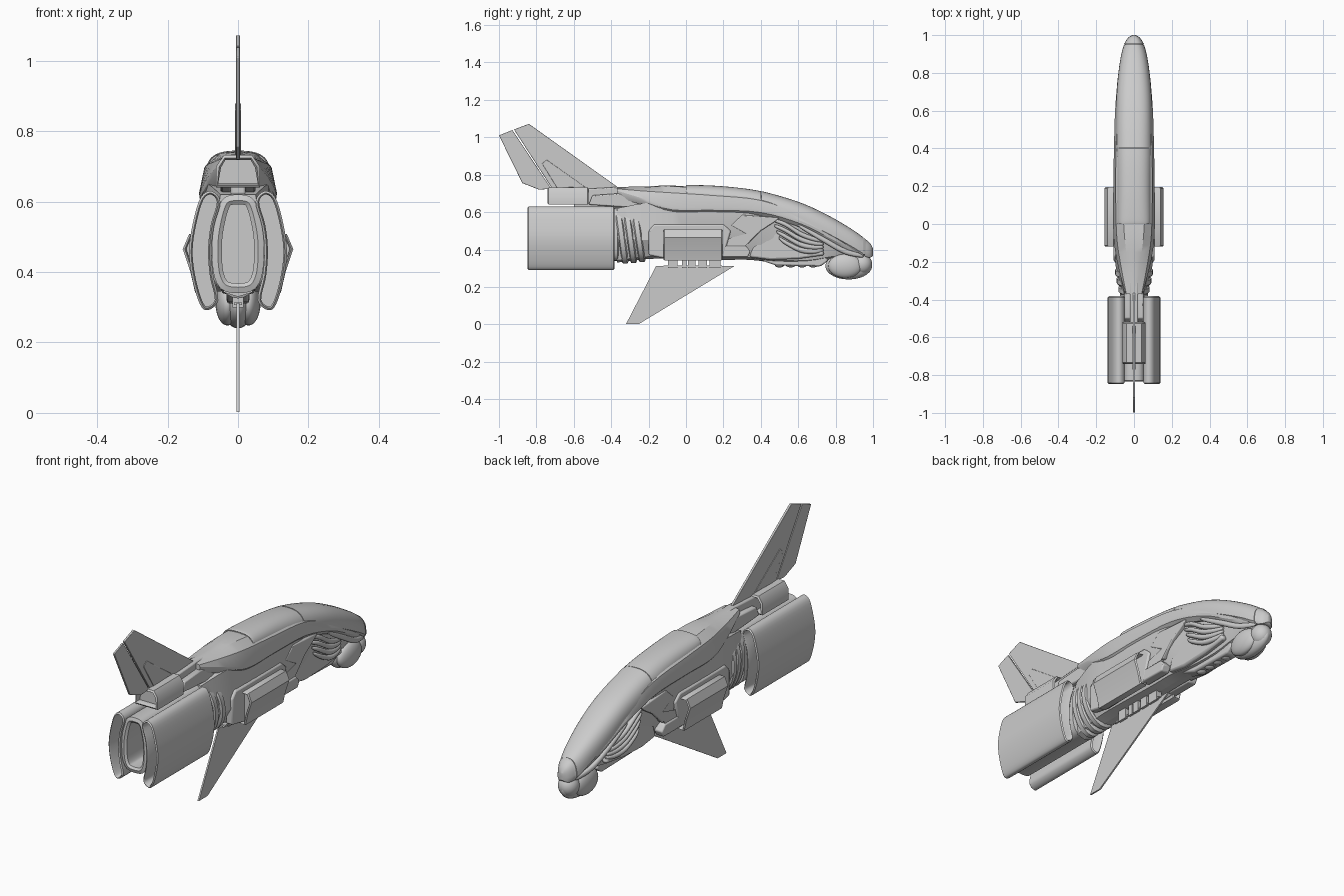
import bpy, bmesh, math
from mathutils import Vector

if "Cube" in bpy.data.objects:
    bpy.data.objects.remove(bpy.data.objects["Cube"])


def spline(pts, n, closed=False):
    """Catmull-Rom resampling of tuples of any length."""
    m, out = len(pts), []
    get = (lambda i: pts[i % m]) if closed else (lambda i: pts[max(0, min(m - 1, i))])
    for i in range(m if closed else m - 1):
        a, b, c, d = (get(i + k) for k in (-1, 0, 1, 2))
        for j in range(n):
            t = j / n
            out.append(tuple(.5 * (2 * q + (r - p) * t + (2 * p - 5 * q + 4 * r - s) * t * t
                       + (3 * q - p - 3 * r + s) * t ** 3) for p, q, r, s in zip(a, b, c, d)))
    return out if closed else out + [tuple(pts[-1])]


def loft(name, rings, angle=35, bevel=0):
    """Skin closed rings of equal length and cap both ends."""
    bm = bmesh.new()
    vs = [[bm.verts.new(p) for p in r] for r in rings]
    n = len(rings[0])
    for a, b in zip(vs, vs[1:]):
        for i in range(n):
            bm.faces.new((a[i], a[(i + 1) % n], b[(i + 1) % n], b[i]))
    bm.faces.new(vs[0])
    bm.faces.new(vs[-1])
    bmesh.ops.recalc_face_normals(bm, faces=bm.faces)
    me = bpy.data.meshes.new(name)
    bm.to_mesh(me)
    bm.free()
    me.polygons.foreach_set("use_smooth", [True] * len(me.polygons))
    me.set_sharp_from_angle(angle=math.radians(angle))
    ob = bpy.data.objects.new(name, me)
    bpy.context.collection.objects.link(ob)
    if bevel:
        mod = ob.modifiers.new("bevel", 'BEVEL')
        mod.width, mod.segments = bevel, 2
    return ob


def mirrored(half, y):
    """Full ring in the xz plane from a right-hand half outline."""
    full = list(half) + [(-x, z) for x, z in reversed(half) if x > 1e-6]
    return [(x, y, z) for x, z in full]


def plate(name, profile, x0, x1, bevel=0):
    """Side profile (y, z) extruded along x."""
    return loft(name, [[(x, y, z) for y, z in profile] for x in (x0, x1)], 25, bevel)


def inset(ring, d):
    n = len(ring)
    area = sum(ring[i - 1][0] * ring[i][1] - ring[i][0] * ring[i - 1][1] for i in range(n))
    out = []
    for i, p in enumerate(ring):
        t = Vector(ring[(i + 1) % n]) - Vector(ring[i - 1])
        nrm = Vector((-t.y, t.x)).normalized() * (d if area > 0 else -d)
        out.append((p[0] + nrm.x, p[1] + nrm.y))
    return out


def duct(name, outline, y0, y1, lip, depth0, depth1, s=1):
    """Shell with a rounded lip and a recess at both ends."""
    steps = [(y0 + depth0, lip), (y0 + .008, lip), (y0, lip * .6), (y0 + .006, 0),
             (y1 - .006, 0), (y1, lip * .6), (y1 - .008, lip), (y1 - depth1, lip)]
    return loft(name, [[(s * x, y, z) for x, z in inset(outline, d)] for y, d in steps], 40)


def ellipsoid(name, c, r, seg=28):
    bpy.ops.mesh.primitive_uv_sphere_add(segments=seg, ring_count=seg // 2, location=c)
    ob = bpy.context.object
    ob.name, ob.scale = name, r
    bpy.ops.object.shade_smooth()


def tube(name, path, rx, rz):
    rings = []
    for i, (x, y, z) in enumerate(path):
        k = .35 + .65 * math.sin(math.pi * i / (len(path) - 1)) ** .5
        rings.append([(x + k * rx * math.cos(a * math.pi / 6), y, z + k * rz * math.sin(a * math.pi / 6))
                      for a in range(12)])
    loft(name, rings, 60)


# Upper hull: y, top, top half-width, half-width, edge height
upper = [(-.37, .735, .012, .045, .70), (-.22, .737, .03, .085, .655), (-.07, .742, .05, .108, .612),
         (.15, .722, .06, .110, .61), (.4, .69, .06, .106, .598), (.62, .60, .05, .099, .535),
         (.8, .50, .04, .081, .445), (.93, .42, .02, .05, .39)]
loft("upper_hull", [mirrored([(0, t), (wt, t - .004), ((w + wt) / 2 + .012, t - (t - e) * .3), (w, e + .015),
     (w - .002, e), (w * .8, e - .02), (0, e - .02)], y) for y, t, wt, w, e in spline(upper, 4)], 28)

# Lower hull: y, top, bottom, top half-width, mid half-width, mid height, keel half-width
lower = [(-.37, .62, .33, .05, .07, .47, .04), (-.2, .65, .35, .085, .1, .45, .05),
         (0, .64, .35, .1, .1, .48, .05), (.2, .63, .345, .1, .098, .48, .05),
         (.34, .62, .345, .095, .092, .47, .05), (.48, .58, .33, .08, .07, .46, .045),
         (.65, .54, .33, .07, .06, .44, .04), (.78, .48, .35, .06, .05, .41, .035),
         (.92, .42, .36, .03, .035, .39, .02)]
loft("lower_hull", [mirrored([(0, t), (wt, t), (wm, zm), (wb, b + .012), (0, b)], y)
     for y, t, b, wt, wm, zm, wb in spline(lower, 3)], 25)

# Canopy in three panels divided by narrow seams: y, half-width, bottom, top
canopy = [(0, .080, .705, .738), (.02, .090, .685, .745), (.2, .093, .655, .738), (.4, .097, .615, .712),
          (.6, .095, .56, .655), (.75, .088, .49, .588), (.88, .071, .42, .513), (.95, .052, .378, .463),
          (.985, .032, .37, .432), (1.0, .008, .38, .405)]
cuts = spline(canopy, 6)


def arch(y, w, b, t):
    half = []
    for i in range(11):
        a = math.pi / 2 * (1 - i / 10)
        half.append((w * max(0, math.cos(a)) ** .75 if i else 0, b + (t - b) * max(0, math.sin(a)) ** .8))
    return mirrored(half + [(w * .85, b - .012), (0, b - .012)], y)


for name, i, j in (("rear_canopy", 0, 18), ("front_canopy", 18, 42), ("nose_cap", 42, len(cuts) - 1)):
    part = cuts[i:j + 1]
    if i:
        part[0] = (part[0][0] + .004,) + part[0][1:]
    loft(name, [arch(*c) for c in part], 40)

# Engine cluster: two crescent side ducts round a central oval duct
crescent = [(.05, .60), (.068, .53), (.075, .46), (.07, .39), (.056, .32), (.085, .292), (.108, .308),
            (.13, .38), (.139, .46), (.128, .54), (.106, .612), (.075, .63)]
oval = [(0, .62), (.045, .605), (.068, .53), (.074, .46), (.068, .39), (.045, .35), (0, .34)]
for s in (1, -1):
    duct("side_engine", spline(crescent, 4, True), -.847, -.382, .010, .3, .08, s)
core = oval + [(-x, z) for x, z in reversed(oval) if x]
duct("centre_engine", spline(core, 4, True), -.835, -.36, .028, .3, .02)

# Neck collars joining engine and hull
for y, w, h in ((-.345, .082, .150), (-.30, .092, .147), (-.255, .100, .142)):
    loft("neck_collar", [[(k * w * math.cos(a * math.pi / 16), y + dy - .02 * math.sin(a * math.pi / 16),
         .475 + k * h * math.sin(a * math.pi / 16)) for a in range(32)]
         for dy, k in ((-.018, .93), (-.012, 1), (.012, 1), (.018, .93))], 40)

# Tail spine and its housing
plate("tail_spine", [(-.60, .62), (-.60, .72), (-.36, .735), (-.25, .73), (-.30, .62)], -.022, .022, .006)
housing = [(-.062, .64), (-.062, .70), (-.04, .732), (.04, .732), (.062, .70), (.062, .64)]
duct("tail_housing", housing, -.74, -.52, .014, .03, .05)
for s in (1, -1):
    plate("spine_shoulder", [(-.52, .64), (-.50, .69), (-.36, .70), (-.2, .66), (-.2, .62), (-.38, .63)],
          s * .018, s * .05, .006)

# Tail fin, rudder and raised fin panel
plate("tail_fin", [(-.92, 1.042), (-.84, 1.072), (-.36, .73), (-.712, .72)], -.006, .006, .002)
plate("rudder", [(-1, 1.01), (-.928, 1.039), (-.72, .725), (-.785, .72), (-.875, .755)], -.005, .005, .002)
plate("fin_panel", [(-.69, .73), (-.77, .86), (-.745, .88), (-.54, .735)], -.0085, .0085, .002)

# Lower fin on pegs
plate("lower_fin", [(-.32, .003), (-.25, .003), (.26, .312), (-.16, .312)], -.004, .004)
plate("fin_root", [(-.13, .306), (.21, .306), (.19, .314), (-.12, .314)], -.012, .012)
for y, w in ((-.07, .05), (-.01, .025), (.03, .04), (.09, .045), (.155, .06)):
    plate("fin_peg", [(y - w / 2, .30), (y + w / 2, .30), (y + w / 2, .37), (y - w / 2, .37)], -.016, .016)

# Parts on both sides
pod = [(.075, .40), (.085, .345), (.122, .342), (.135, .40), (.157, .465), (.139, .508), (.09, .508)]
for s in (1, -1):
    duct("side_pod", pod, -.12, .195, .010, .02, .06, s)
    plate("pod_mount", [(-.2, .37), (-.2, .50), (-.17, .535), (.2, .535), (.24, .5), (.2, .36), (-.1, .35)],
          s * .07, s * .108, .008)
    plate("side_gun", [(.18, .36), (.18, .42), (.32, .42), (.345, .39), (.33, .36)], s * .06, s * .107, .006)
    plate("gun_shroud", [(.2, .42), (.2, .445), (.33, .43), (.40, .50), (.47, .545), (.5, .57), (.3, .585),
          (.24, .53), (.33, .48), (.31, .42)], s * .07, s * .1, .005)
    plate("cheek_plate", [(.34, .36), (.36, .42), (.46, .50), (.50, .50), (.62, .42), (.73, .40), (.74, .37),
          (.6, .35), (.45, .345)], s * .04, s * .072, .010)
    # Curved gill slats behind the nose
    for k in range(4):
        z = -.032 * k
        tube("gill_slat", spline([(s * .078, .46 + .012 * k, .56 + z), (s * .083, .53, .535 + z),
             (s * .080, .61, .485 + z * .9), (s * .072, .68, .457 + z * .7), (s * .062, .735, .445 + z * .5)], 4),
             .014, .014)
    # Jaw rail under the canopy
    tube("jaw_rail", spline([(s * .088, .60, .53), (s * .078, .74, .45), (s * .062, .85, .39),
         (s * .04, .95, .365)], 5), .012, .016)
    ellipsoid("chin_ball", (s * .030, .85, .312), (.034, .09, .064))

# Chin turret and belly
ellipsoid("chin_turret", (0, .87, .312), (.046, .125, .072))
ellipsoid("chin_front", (0, .94, .322), (.05, .055, .055))
plate("belly_keel", [(.38, .35), (.48, .315), (.72, .31), (.76, .34), (.74, .38), (.42, .38)], -.032, .032, .008)
for y in (.5, .56, .62, .68):
    ellipsoid("belly_bump", (0, y, .318), (.022, .026, .014), 16)
